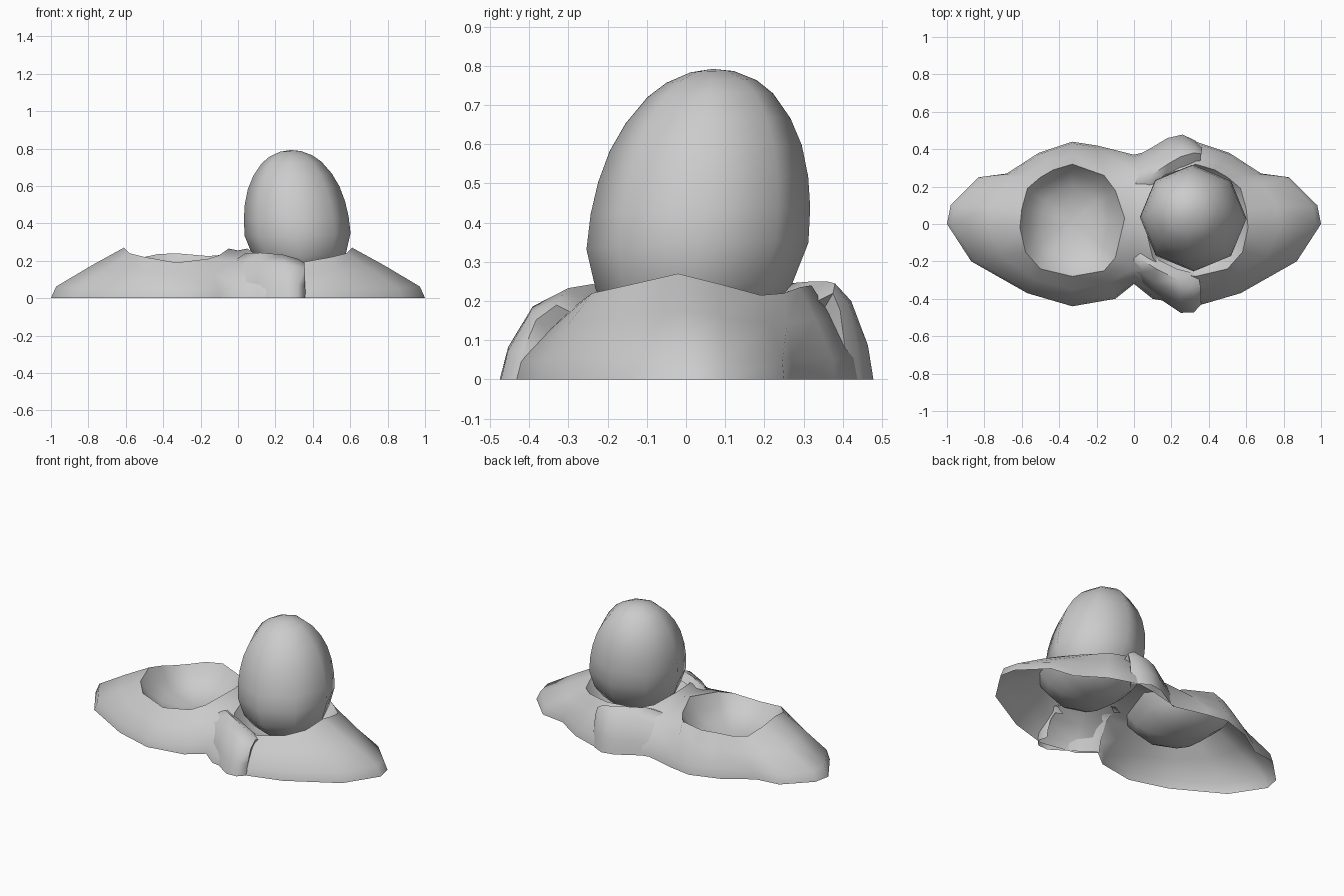
import bpy, bmesh
from math import sin, cos, pi
from mathutils import Vector

if "Cube" in bpy.data.objects:
    bpy.data.objects.remove(bpy.data.objects["Cube"])


def make(name, verts, faces, angle=40):
    me = bpy.data.meshes.new(name)
    me.from_pydata(verts, [], faces)
    bm = bmesh.new()
    bm.from_mesh(me)
    bmesh.ops.remove_doubles(bm, verts=bm.verts, dist=0.0005)
    bmesh.ops.recalc_face_normals(bm, faces=bm.faces)
    bm.to_mesh(me)
    bm.free()
    ob = bpy.data.objects.new(name, me)
    bpy.context.collection.objects.link(ob)
    bpy.ops.object.select_all(action='DESELECT')
    ob.select_set(True)
    bpy.context.view_layer.objects.active = ob
    bpy.ops.object.shade_smooth_by_angle(angle=angle * pi / 180)
    return ob


def loft(name, cols, closed=False, skip=None, angle=40):
    """Skin a row of equally long point columns."""
    n, m = len(cols), len(cols[0])
    verts = [p for c in cols for p in c]
    faces = []
    for i in range(n if closed else n - 1):
        k = (i + 1) % n
        for j in range(m - 1):
            if not (skip and skip(i, j)):
                faces.append((i * m + j, k * m + j, k * m + j + 1, i * m + j + 1))
    return make(name, verts, faces, angle)


# Rocky mound with a hollow: foot (x, y) and rim (x, y, z) per column, left half
columns = [
    ((-.10, -.40), (-.16, -.25, .21)), ((-.33, -.44), (-.33, -.28, .19)),
    ((-.57, -.37), (-.50, -.24, .22)), ((-.87, -.20), (-.58, -.15, .24)),
    ((-1.0, .00), (-.61, -.02, .27)), ((-.98, .10), (-.60, .08, .245)),
    ((-.83, .25), (-.57, .19, .215)), ((-.68, .27), (-.50, .25, .22)),
    ((-.51, .38), (-.43, .29, .235)), ((-.33, .44), (-.33, .32, .24)),
    ((-.20, .42), (-.16, .26, .225)),
]


def bowl(rim):
    """Rim point followed by points down to the bottom of the hollow."""
    c = Vector((-.33, .02, .08))
    r = Vector(rim)
    pts = [r]
    for s, d in ((.84, .45), (.6, .78), (.3, .95), (0, 1)):
        p = c.lerp(r, s)
        p.z = r.z + (c.z - r.z) * d
        pts.append(p)
    return pts


mound = []
for f, rim in columns:
    foot, r = Vector((*f, 0)), Vector(rim)
    side = [foot]
    for t, h in ((.07, .23), (.56, .65)):
        p = foot.lerp(r, t)
        p.z = r.z * h
        side.append(p)
    mound.append(side + bowl(rim))


# Columns on the middle seam, which keep to x = 0 for the mirror
def seam(side, rim):
    mound.append([Vector((0, y, z)) for y, z in side] + bowl(rim))


seam([(.37, 0), (.36, .06), (.28, .2)], (-.10, .18, .23))
seam([(.03, .255)] * 3, (-.05, .03, .265))
seam([(-.32, 0), (-.31, .06), (-.24, .2)], (-.10, -.18, .23))
nest = loft("twin_hollow_mound", mound, True, lambda i, j: i in (11, 12) and j < 2, angle=65)
mir = nest.modifiers.new("mirror", 'MIRROR')
mir.use_clip = True


# Folded ridges hugging the right hollow: (x, foot y, crest x, crest y, crest z)
def ridge(name, s, rows):
    cols = []
    for x, y, cx, cy, cz in rows:
        a, b = Vector((x, s * y, 0)), Vector((cx, s * cy, cz))
        col = [a]
        for t, h in ((.12, .35), (.48, .8)):
            p = a.lerp(b, t)
            p.z = cz * h
            col.append(p)
        col += [b, b + Vector((-.01, -s * .06, -.03))]
        cols.append(col)
    loft(name, cols, angle=65)


ridge("front_ridge", -1, [
    (.0, .31, .0, .19, .215), (.04, .325, .04, .19, .24), (.10, .375, .12, .24, .243), (.25, .475, .24, .30, .233),
    (.32, .472, .32, .32, .21), (.36, .43, .355, .33, .19), (.34, .37, .33, .31, .14)])
ridge("back_ridge", 1, [
    (.0, .36, .01, .22, .22), (.08, .40, .09, .26, .245), (.18, .46, .18, .32, .25), (.26, .478, .25, .36, .25),
    (.33, .445, .32, .38, .245), (.365, .41, .36, .375, .22), (.34, .37, .31, .34, .16)])

# Egg: eight sides, leaning slightly to the back left
profile = [(0, .09), (.11, .11), (.195, .165), (.25, .235), (.283, .34), (.28, .43),
           (.268, .51), (.245, .59), (.21, .66), (.16, .725), (.115, .76), (.055, .785), (0, .792)]
egg = []
for k in range(8):
    c, s = cos(k * pi / 4), sin(k * pi / 4)
    egg.append([Vector((.318 - .085 * (z - .35) + r * c, .03 + .085 * (z - .35) + r * s,
                        z + .03 * r * (c + s))) for r, z in profile])
for col in egg:
    col[0].z, col[-1].z = .09, .792
loft("egg", egg, True, angle=60)
